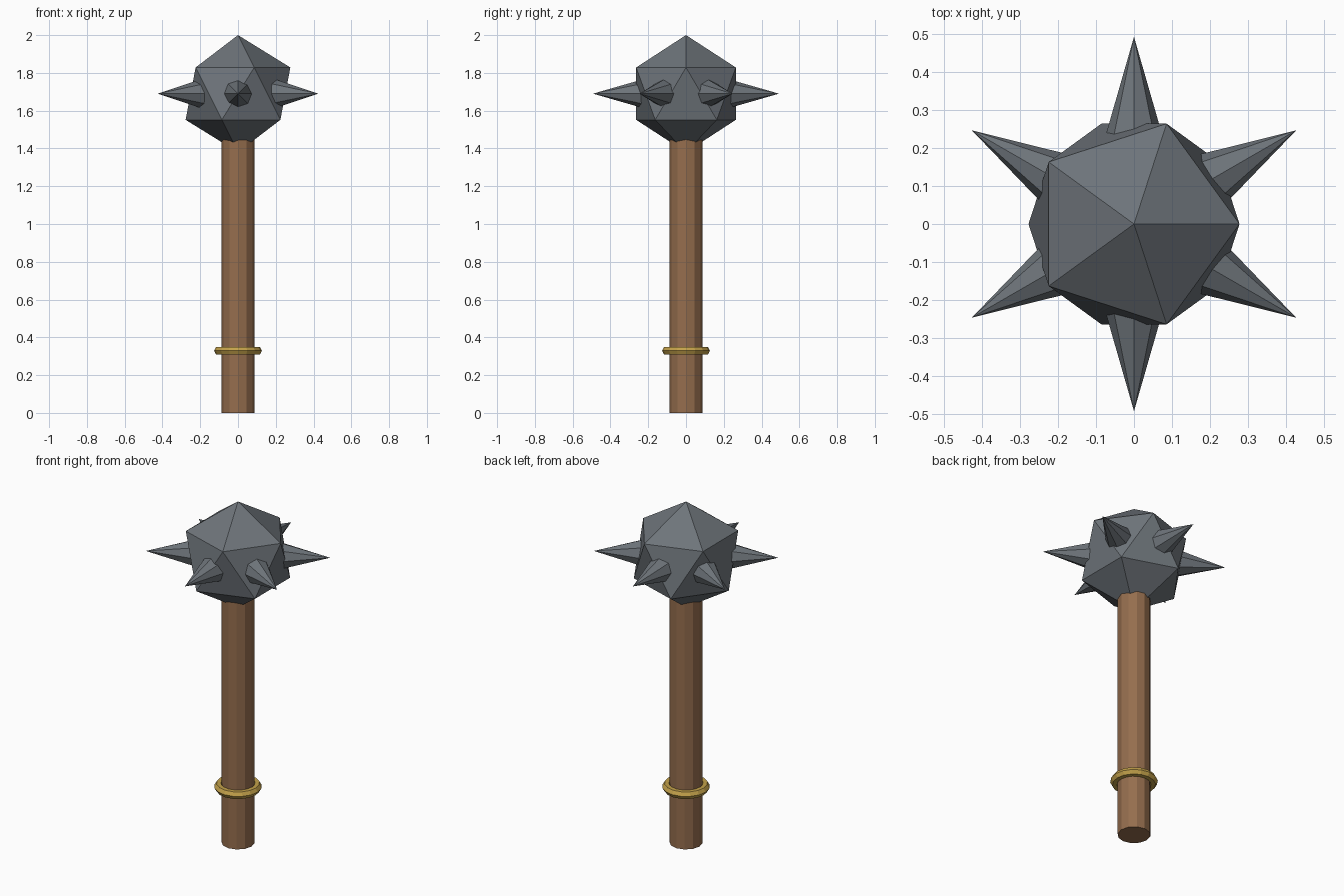
import bpy
import math
from mathutils import Vector

if "Cube" in bpy.data.objects:
    bpy.data.objects.remove(bpy.data.objects["Cube"])


def material(name, color):
    m = bpy.data.materials.new(name)
    m.diffuse_color = (*color, 1.0)
    m.use_nodes = True
    m.node_tree.nodes["Principled BSDF"].inputs["Base Color"].default_value = m.diffuse_color
    return m


def finish(name, mat):
    ob = bpy.context.object
    ob.name = name
    ob.data.name = name
    ob.data.materials.append(mat)
    return ob


steel = material("dark_steel", (0.155, 0.175, 0.195))
wood = material("brown_wood", (0.30, 0.155, 0.075))
gold = material("gold", (0.55, 0.36, 0.07))

HEAD_Z = 1.69
HEAD_R = 0.31

# Handle: faceted shaft running up into the head
HANDLE_TOP = 1.55
bpy.ops.mesh.primitive_cylinder_add(vertices=12, radius=0.088, depth=HANDLE_TOP,
                                    location=(0, 0, HANDLE_TOP / 2))
finish("handle", wood)

# Grip ring around the lower handle
bpy.ops.mesh.primitive_torus_add(major_segments=16, minor_segments=6,
                                 major_radius=0.103, minor_radius=0.024,
                                 location=(0, 0, 0.329))
finish("grip_ring", gold)

# Head: twenty-sided ball
bpy.ops.mesh.primitive_ico_sphere_add(subdivisions=1, radius=HEAD_R,
                                      location=(0, 0, HEAD_Z))
finish("head", steel)

# Six spikes around the middle of the head
SPIKE_BASE, SPIKE_TIP = 0.20, 0.492
for i in range(6):
    a = math.radians(30 + 60 * i)
    direction = Vector((math.cos(a), math.sin(a), 0))
    centre = direction * (SPIKE_BASE + SPIKE_TIP) / 2 + Vector((0, 0, HEAD_Z))
    bpy.ops.mesh.primitive_cone_add(
        vertices=8, radius1=0.084, radius2=0, depth=SPIKE_TIP - SPIKE_BASE,
        location=centre, rotation=direction.to_track_quat('Z', 'Y').to_euler())
    finish(f"spike_{i + 1}", steel)
